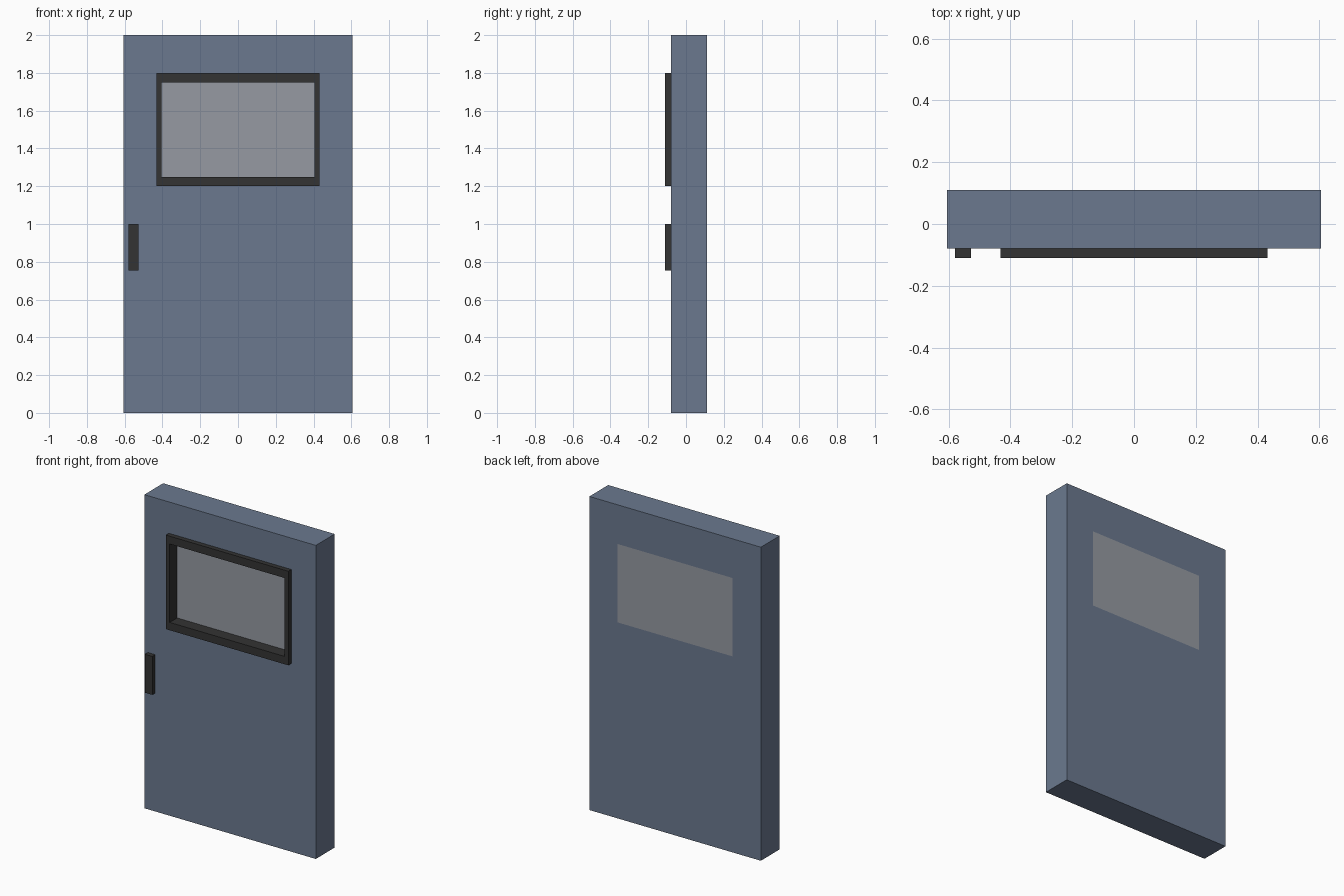
import bpy

if "Cube" in bpy.data.objects:
    bpy.data.objects.remove(bpy.data.objects["Cube"], do_unlink=True)


def material(name, rgb):
    color = [(c / 255 / 12.92 if c < 11 else ((c / 255 + 0.055) / 1.055) ** 2.4) for c in rgb] + [1]
    mat = bpy.data.materials.new(name)
    mat.use_nodes = True
    mat.diffuse_color = color
    mat.node_tree.nodes["Principled BSDF"].inputs["Base Color"].default_value = color
    return mat


def box(name, x, y, z, mat=None):
    """Box spanning the (low, high) range given for each axis."""
    bpy.ops.mesh.primitive_cube_add(size=1)
    ob = bpy.context.object
    ob.name = name
    spans = (x, y, z)
    for v in ob.data.vertices:
        v.co = [s[1] if c > 0 else s[0] for c, s in zip(v.co, spans)]
    if mat:
        ob.data.materials.append(mat)
    return ob


def cut(target, *spans):
    """Carve a box-shaped hole out of the target."""
    cutter = box(target.name + "_cutter", *spans)
    mod = target.modifiers.new("opening", "BOOLEAN")
    mod.operation = "DIFFERENCE"
    mod.solver = "EXACT"
    mod.object = cutter
    bpy.context.view_layer.objects.active = target
    bpy.ops.object.modifier_apply(modifier=mod.name)
    bpy.data.objects.remove(cutter, do_unlink=True)


blue = material("slate blue paint", (107, 121, 143))
dark = material("dark trim", (51, 51, 51))
grey = material("grey glass", (150, 154, 162))

FRONT, FACE, PANE, BACK = -0.11, -0.08, -0.035, 0.11
frame_x, frame_z = (-0.432, 0.432), (1.2, 1.8)
open_x, open_z = (-0.405, 0.405), (1.25, 1.75)

# Door slab with a front rebate for the frame and a through opening
door = box("door_panel", (-0.605, 0.605), (FACE, BACK), (0, 2), blue)
cut(door, frame_x, (FACE - 0.1, PANE), frame_z)
cut(door, open_x, (FACE - 0.1, BACK + 0.1), open_z)

# Raised window frame lining the recess
frame = box("window_frame", frame_x, (FRONT, PANE), frame_z, dark)
cut(frame, open_x, (FRONT - 0.1, PANE + 0.1), open_z)

# Window pane, recessed in front and flush at the back
box("window_pane", open_x, (PANE, BACK), open_z, grey)

# Door handle
box("handle", (-0.58, -0.528), (FRONT, FACE), (0.755, 1.0), dark)
